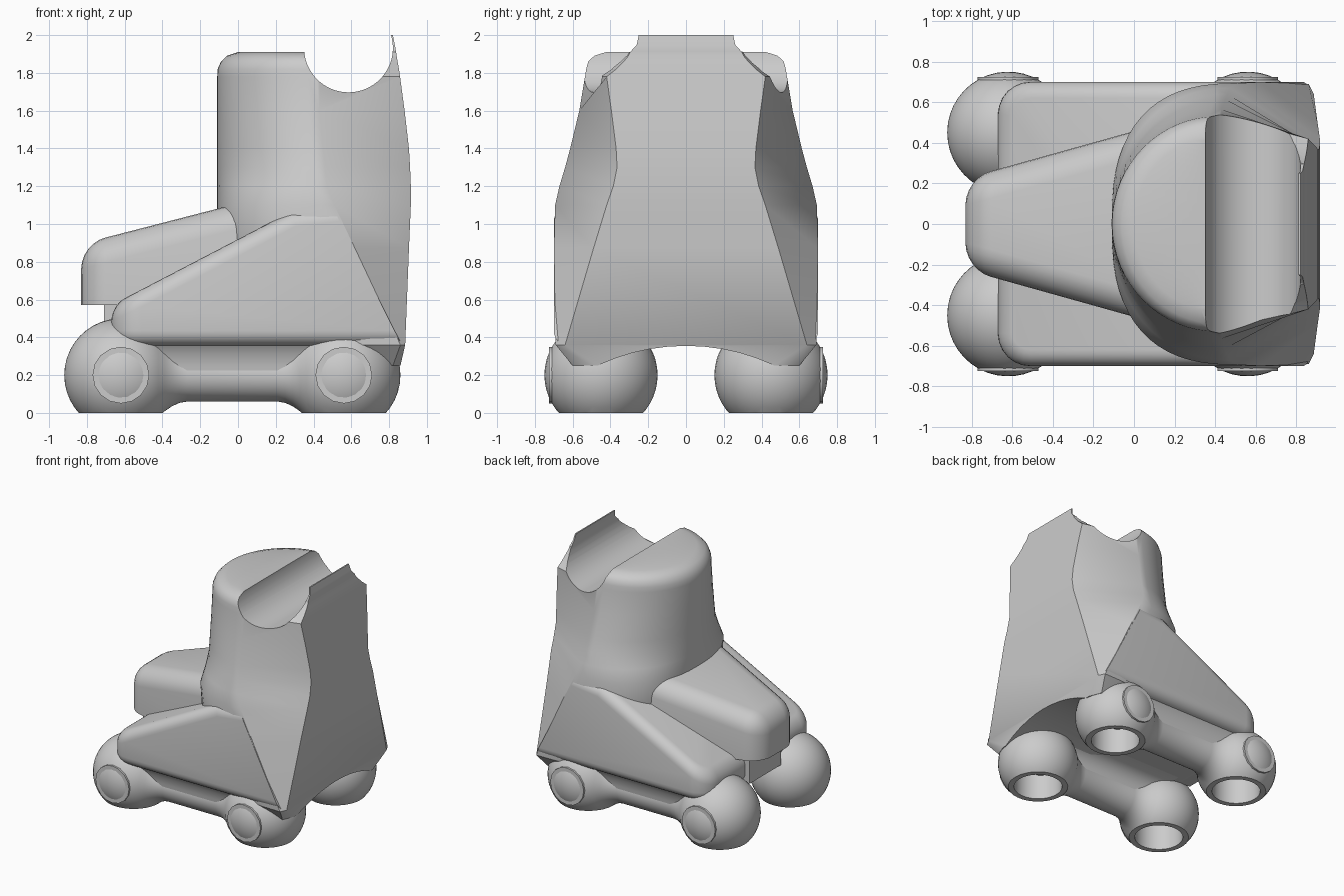
import bpy, bmesh, math
from mathutils import Vector, Matrix

if "Cube" in bpy.data.objects:
    bpy.data.objects.remove(bpy.data.objects["Cube"])

grey = bpy.data.materials.new("plain grey")
grey.use_nodes = True
colour = (0.6, 0.6, 0.6, 1)
grey.diffuse_color = colour
grey.node_tree.nodes["Principled BSDF"].inputs["Base Color"].default_value = colour


def shade(ob, angle=35):
    bpy.ops.object.select_all(action='DESELECT')
    ob.select_set(True)
    bpy.context.view_layer.objects.active = ob
    bpy.ops.object.shade_smooth_by_angle(angle=math.radians(angle))


def finish(bm, name):
    """Turn a bmesh into a shaded object."""
    bmesh.ops.recalc_face_normals(bm, faces=bm.faces)
    mesh = bpy.data.meshes.new(name)
    bm.to_mesh(mesh)
    bm.free()
    ob = bpy.data.objects.new(name, mesh)
    bpy.context.collection.objects.link(ob)
    mesh.materials.append(grey)
    shade(ob)
    return ob


def loft(rings):
    """Skin closed rings of points, with caps."""
    bm = bmesh.new()
    rows = [[bm.verts.new(p) for p in ring] for ring in rings]
    n = len(rows[0])
    for a, b in zip(rows, rows[1:]):
        for i in range(n):
            j = (i + 1) % n
            bm.faces.new((a[i], a[j], b[j], b[i]))
    bm.faces.new(rows[0])
    bm.faces.new(rows[-1])
    bmesh.ops.recalc_face_normals(bm, faces=bm.faces)
    return bm


def carve(ob, centre, axis, radius, depth):
    """Cut a cylinder out of an object."""
    bm = bmesh.new()
    turn = Vector((0, 0, 1)).rotation_difference(Vector(axis)).to_matrix().to_4x4()
    bmesh.ops.create_cone(bm, cap_ends=True, segments=72, radius1=radius, radius2=radius,
                          depth=depth, matrix=Matrix.Translation(centre) @ turn)
    cutter = finish(bm, "cutter")
    cutter.hide_render = True
    cut = ob.modifiers.new("carve", 'BOOLEAN')
    cut.operation = 'DIFFERENCE'
    cut.solver = 'EXACT'
    cut.object = cutter
    bpy.context.view_layer.objects.active = ob
    bpy.ops.object.modifier_apply(modifier=cut.name)
    bpy.data.objects.remove(cutter)
    shade(ob)


def round_edges(bm, rule, width):
    edges = [e for e in bm.edges if rule(e)]
    bmesh.ops.bevel(bm, geom=edges, offset=width, segments=6, profile=0.5, affect='EDGES')


# Wedge-shaped lower body: round front corners, then soft edges except at the back
outline = [(-0.67, 0.355), (-0.67, 0.57), (0.28, 1.065), (0.50, 1.09), (0.87, 0.355)]
bm = loft([[(x, y, z) for x, z in outline] for y in (-0.70, 0.70)])
round_edges(bm, lambda e: max(v.co.x for v in e.verts) < -0.6
            and abs(e.verts[0].co.z - e.verts[1].co.z) > 0.1, 0.16)
round_edges(bm, lambda e: min(v.co.x for v in e.verts) < 0.4
            and e.calc_face_angle(0) > 0.6, 0.08)
finish(bm, "lower_body")

# Upright tower and back panel: z, front x, side x, side y, back x, back half width
sections = [
    (0.25, 0.55, 0.82, 0.60, 0.86, 0.50),
    (0.36, 0.00, 0.86, 0.69, 0.885, 0.64),
    (0.87, -0.11, 0.62, 0.699, 0.905, 0.49),
    (1.10, -0.11, 0.51, 0.693, 0.915, 0.42),
    (1.20, -0.11, 0.47, 0.67, 0.915, 0.385),
    (1.30, -0.11, 0.46, 0.64, 0.911, 0.365),
    (1.40, -0.11, 0.45, 0.613, 0.905, 0.37),
    (1.60, -0.11, 0.43, 0.565, 0.882, 0.395),
    (1.78, -0.11, 0.42, 0.535, 0.858, 0.42),
    (1.82, -0.108, 0.41, 0.53, 0.852, 0.37),
    (1.86, -0.09, 0.41, 0.52, 0.845, 0.33),
    (1.89, -0.06, 0.41, 0.49, 0.84, 0.305),
    (1.91, 0.00, 0.41, 0.43, 0.837, 0.295),
    (1.912, 0.45, 0.60, 0.294, 0.837, 0.294),
    (1.95, 0.45, 0.60, 0.26, 0.83, 0.26),
    (2.00, 0.45, 0.60, 0.25, 0.82, 0.25),
]
rings = []
for z, x0, xs, ys, xp, yp in sections:
    ring = []
    full = 0.78 if z < 1.15 else 0.92 if z < 1.25 else 1
    for i in range(33):
        t = math.pi * (i / 32 - 0.5)
        c, s = max(math.cos(t), 0) ** full, math.copysign(abs(math.sin(t)) ** full, t)
        ring.append((xs - (xs - x0) * c, ys * s, z))
    rings.append(ring + [(xp, yp, z), (xp, -yp, z)])
tower = finish(loft(rings), "tower")

# Round groove across the top and shallow arch under the back
carve(tower, (0.585, 0, 1.932), (0, 1, 0), 0.235, 2)
carve(tower, (0.5, 0, -0.745), (1, 0, 0), 1.1, 3)

# Tapered nose with rounded front and top edges
bm = loft([[(x, -y, 0.57), (x, y, 0.57), (x, y, top), (x, -y, top)]
           for x, y, top in ((-0.83, 0.225, 0.895), (0.1, 0.485, 1.135))])
round_edges(bm, lambda e: min(v.co.x for v in e.verts) < -0.8
            and max(v.co.z for v in e.verts) > 0.6, 0.13)
finish(bm, "nose")
finish(loft([[(x, -0.2, 0.36), (x, 0.2, 0.36), (x, 0.2, 0.6), (x, -0.2, 0.6)]
             for x in (-0.71, -0.2)]), "nose_base")

# Wheel balls joined by a bar on each side, with flat hollow feet
half = [(-0.62 + 0.3 * math.cos(a), 0.3 * math.sin(a))
        for a in (math.radians(180 - 140 * i / 16) for i in range(17))]
half += [(-0.35, 0.165), (-0.31, 0.147), (-0.27, 0.14)]
profile = half + [(-0.06 - x, r) for x, r in reversed(half)]
# Flared section that carries the body down into the bar
web = [(0.69, 0.46), (0.67, 0.40), (0.635, 0.36), (0.605, 0.31), (0.59, 0.25), (0.585, 0.20),
       (0.315, 0.20), (0.31, 0.25), (0.28, 0.31), (0.22, 0.345), (0.10, 0.36), (0.10, 0.46)]
for side, label in ((1, "back"), (-1, "front")):
    bm = bmesh.new()
    verts = [bm.verts.new((x, 0, max(r, 0))) for x, r in profile]
    edges = [bm.edges.new(pair) for pair in zip(verts, verts[1:])]
    bmesh.ops.spin(bm, geom=verts + edges, cent=(0, 0, 0), axis=(1, 0, 0),
                   angle=2 * math.pi, steps=48)
    bmesh.ops.remove_doubles(bm, verts=bm.verts, dist=0.0005)
    bmesh.ops.translate(bm, vec=(0, side * 0.45, 0.2), verts=bm.verts)
    bmesh.ops.bisect_plane(bm, geom=bm.verts[:] + bm.edges[:] + bm.faces[:],
                           plane_co=(0, 0, 0), plane_no=(0, 0, -1), clear_outer=True)
    rim = [e for e in bm.edges if e.is_boundary]
    bmesh.ops.holes_fill(bm, edges=rim, sides=0)
    wheels = finish(bm, label + "_wheels")
    finish(loft([[(x, side * y, z) for y, z in web] for x in (-0.55, 0.49)]), label + "_web")

    # Hollow feet and low axle caps
    for x, end in ((-0.62, "left"), (0.56, "right")):
        carve(wheels, (x, side * 0.45, 0.1), (0, 0, 1), 0.18, 0.4)
        bm = bmesh.new()
        place = Matrix.Translation((x, side * 0.71, 0.2)) @ Matrix.Rotation(-side * math.pi / 2, 4, 'X')
        bmesh.ops.create_cone(bm, cap_ends=True, segments=16, radius1=0.15, radius2=0.15,
                              depth=0.03, matrix=place)
        finish(bm, label + "_" + end + "_axle_cap")
